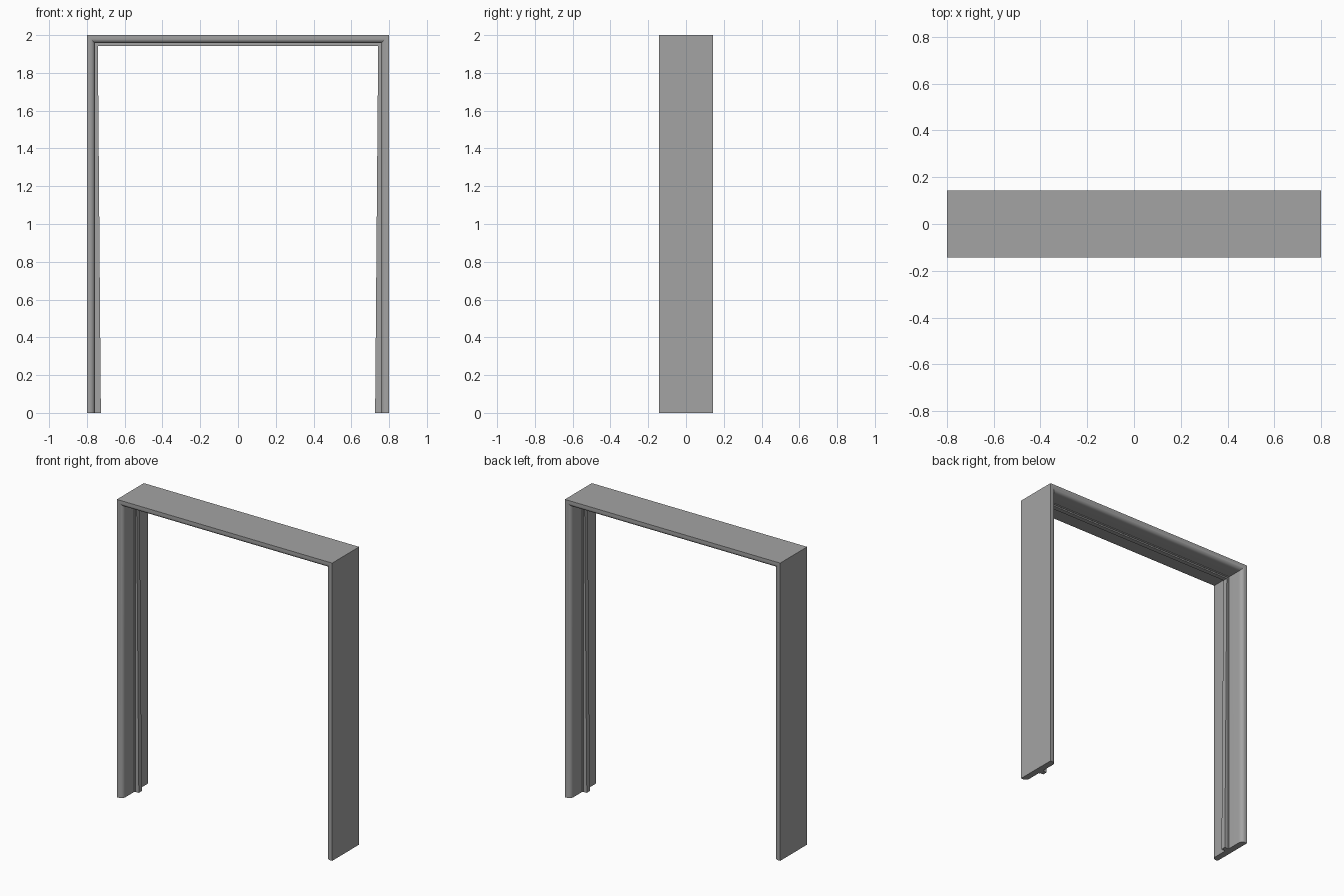
import bpy
import bmesh
from math import sin, cos, pi

cube = bpy.data.objects.get("Cube")
if cube:
    bpy.data.objects.remove(cube, do_unlink=True)

HALF_WIDTH, HEIGHT, HALF_DEPTH = 0.8, 2.0, 0.143
BOARD = 0.043      # thickness of the lining
ROUND = 0.028      # radius of its inner edges

grey = bpy.data.materials.new("Grey paint")
grey.use_nodes = True
colour = (0.37, 0.37, 0.37, 1)
grey.diffuse_color = colour
grey.node_tree.nodes["Principled BSDF"].inputs["Base Color"].default_value = colour


def sweep(name, foot, head):
    """Sweep a closed profile of (inset, y) points up, across and down, mitred."""
    bm = bmesh.new()
    rings = []
    for side, profile, at_foot in ((-1, foot, True), (-1, head, False),
                                   (1, head, False), (1, foot, True)):
        rings.append([bm.verts.new((side * (HALF_WIDTH - d), y,
                                    0 if at_foot else HEIGHT - d))
                      for d, y in profile])
    n = len(foot)
    for a, b in zip(rings, rings[1:]):
        for i in range(n):
            j = (i + 1) % n
            bm.faces.new((a[i], a[j], b[j], b[i]))
    bm.faces.new(rings[0])
    bm.faces.new(rings[-1])
    bmesh.ops.recalc_face_normals(bm, faces=bm.faces)
    mesh = bpy.data.meshes.new(name)
    bm.to_mesh(mesh)
    bm.free()
    obj = bpy.data.objects.new(name, mesh)
    bpy.context.collection.objects.link(obj)
    mesh.materials.append(grey)
    bpy.ops.object.select_all(action="DESELECT")
    obj.select_set(True)
    bpy.context.view_layer.objects.active = obj
    bpy.ops.object.shade_smooth_by_angle(angle=pi / 6)
    return obj


# Lining: flat board with both inner edges rounded
steps = 6
arc = [(BOARD - ROUND + ROUND * sin(t), HALF_DEPTH - ROUND + ROUND * cos(t))
       for t in (pi / 2 * i / steps for i in range(steps + 1))]
lining = [(0, HALF_DEPTH)] + arc + [(d, -y) for d, y in reversed(arc)] + [(0, -HALF_DEPTH)]
sweep("frame_lining", lining, lining)


# Door stop: stepped strip down the middle, deeper towards the floor
def stop_profile(depth):
    half = [(BOARD - 0.005, 0.022), (BOARD + 0.006, 0.022),
            (BOARD + 0.006, 0.016), (depth, 0.016)]
    return half + [(d, -y) for d, y in reversed(half)]


sweep("door_stop", stop_profile(0.074), stop_profile(0.058))
